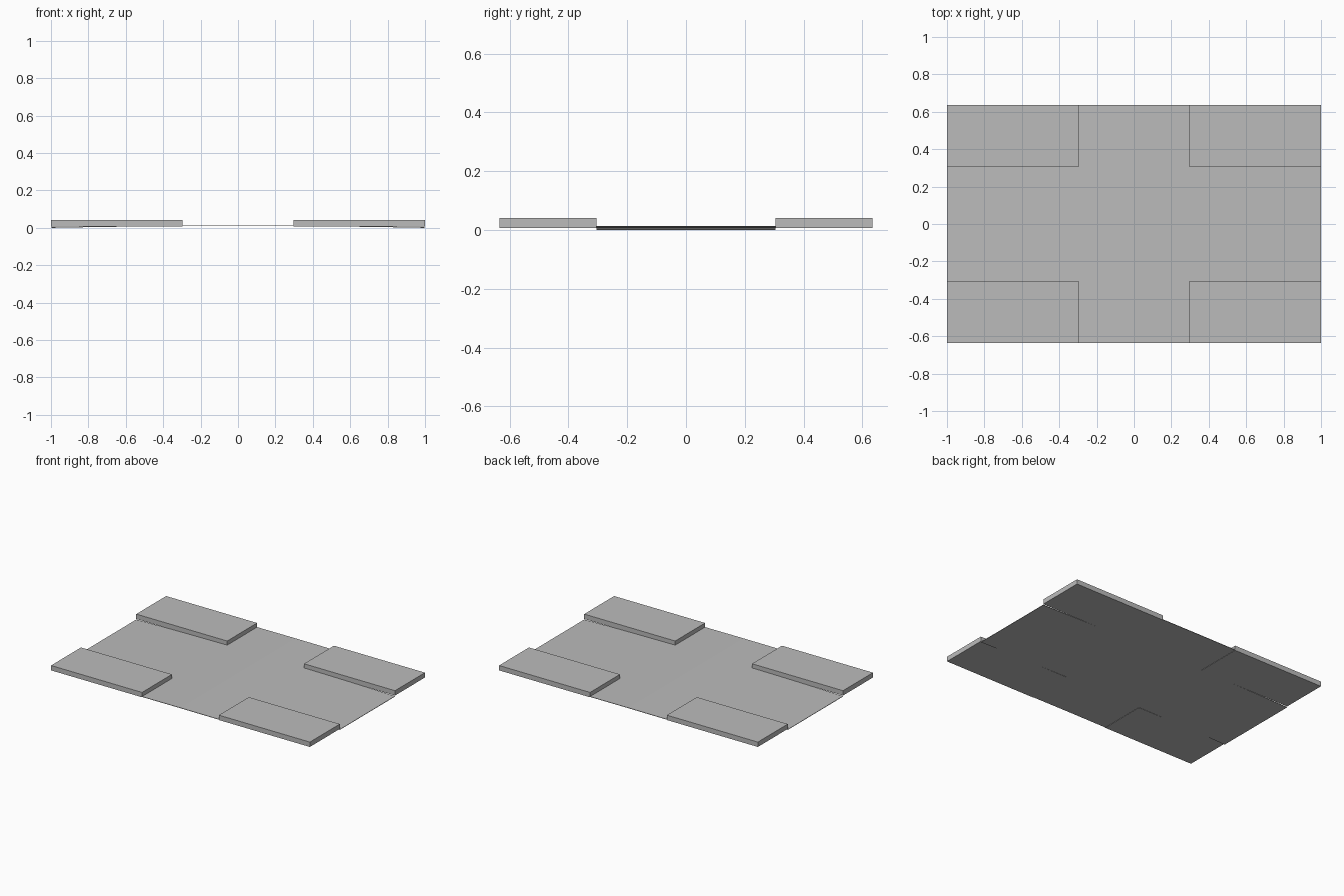
import bpy
import bmesh

cube = bpy.data.objects.get("Cube")
if cube:
    bpy.data.objects.remove(cube, do_unlink=True)

HALF_X, HALF_Y = 1.0, 0.635      # outer size
IN_X, IN_Y = 0.297, 0.305        # inner edges of the corner blocks
BOW, THICK = 0.010, 0.003        # floor rise and thickness
BLOCK_LOW, BLOCK_TOP = 0.007, 0.041

grey = bpy.data.materials.new("plain_grey")
grey.use_nodes = True
colour = (0.5, 0.5, 0.5, 1)
grey.diffuse_color = colour
grey.node_tree.nodes["Principled BSDF"].inputs["Base Color"].default_value = colour


def finish(name, bm):
    bmesh.ops.recalc_face_normals(bm, faces=bm.faces)
    mesh = bpy.data.meshes.new(name)
    bm.to_mesh(mesh)
    bm.free()
    mesh.materials.append(grey)
    obj = bpy.data.objects.new(name, mesh)
    bpy.context.collection.objects.link(obj)
    return obj


def floor_height(x):
    return BOW * (1 - (x / HALF_X) ** 2)


# Thin, slightly bowed cross-shaped floor
steps = 4
side = [IN_X + (HALF_X - IN_X) * i / steps for i in range(steps + 1)]
xs = [-x for x in reversed(side)] + [0] + side
ys = [-HALF_Y, -IN_Y, IN_Y, HALF_Y]
bm = bmesh.new()
for i in range(len(xs) - 1):
    for j in range(len(ys) - 1):
        middle = abs(xs[i] + xs[i + 1]) / 2 < IN_X
        if j != 1 and not middle:
            continue
        corners = [(i, j), (i + 1, j), (i + 1, j + 1), (i, j + 1)]
        bm.faces.new([bm.verts.new((xs[a], ys[b], floor_height(xs[a])))
                      for a, b in corners])
bmesh.ops.remove_doubles(bm, verts=bm.verts, dist=1e-5)
sheet = bm.faces[:]
upper = bmesh.ops.extrude_face_region(bm, geom=sheet, use_keep_orig=True)
bmesh.ops.translate(bm, vec=(0, 0, THICK),
                    verts=[g for g in upper["geom"] if isinstance(g, bmesh.types.BMVert)])
finish("floor", bm)

# Four raised corner blocks
for x_name, sx in (("right", -1), ("left", 1)):
    for y_name, sy in (("front", -1), ("back", 1)):
        bm = bmesh.new()
        bmesh.ops.create_cube(bm, size=1)
        bmesh.ops.scale(bm, verts=bm.verts,
                        vec=(HALF_X - IN_X, HALF_Y - IN_Y, BLOCK_TOP - BLOCK_LOW))
        bmesh.ops.translate(bm, verts=bm.verts,
                            vec=(sx * (HALF_X + IN_X) / 2, sy * (HALF_Y + IN_Y) / 2,
                                 (BLOCK_TOP + BLOCK_LOW) / 2))
        finish(f"{y_name}_{x_name}_block", bm)
